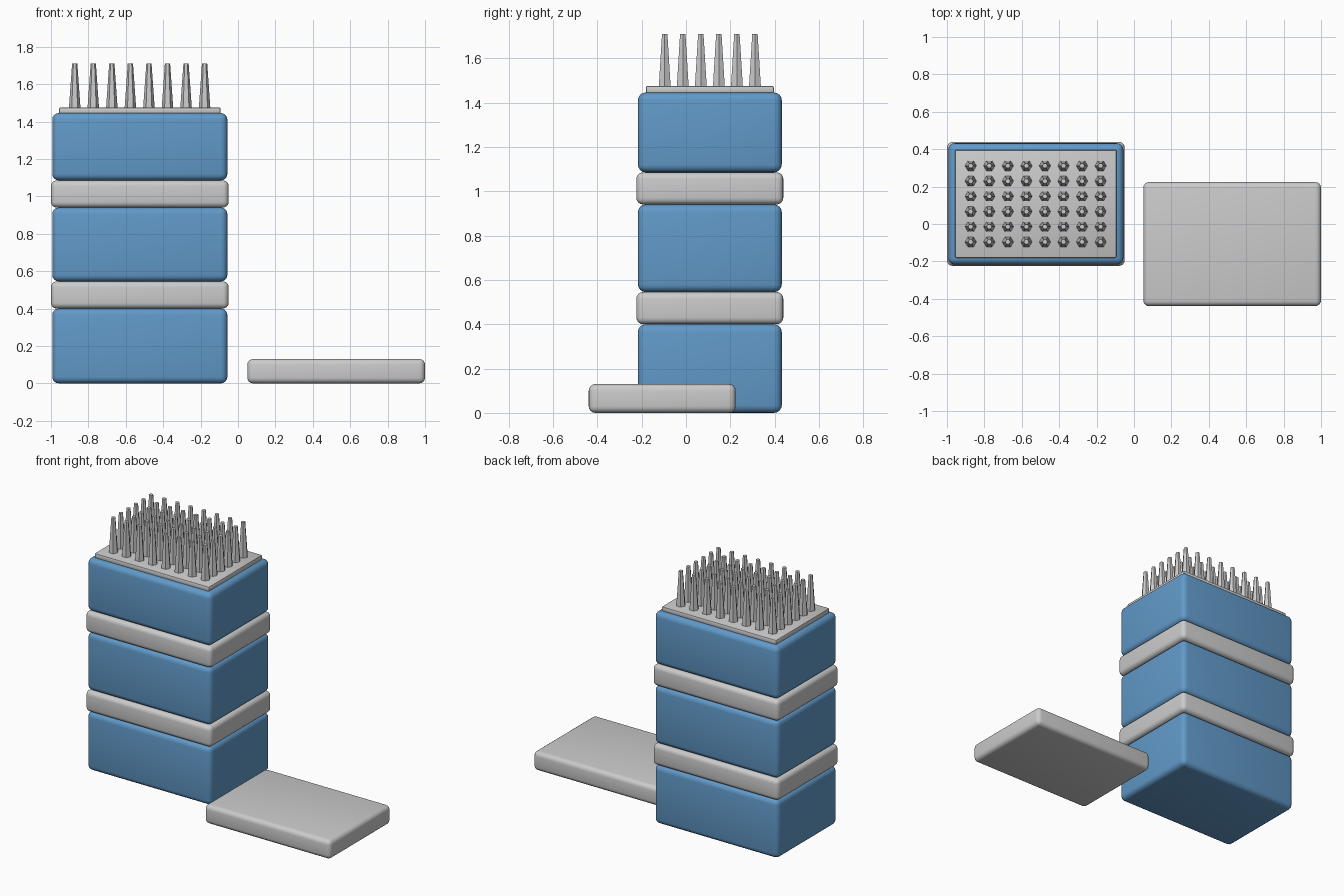
import bpy, bmesh, math
from mathutils import Matrix

if "Cube" in bpy.data.objects:
    bpy.data.objects.remove(bpy.data.objects["Cube"])

blue = bpy.data.materials.new("blue")
blue.diffuse_color = (0.12, 0.32, 0.58, 1)
blue.use_nodes = True
blue.node_tree.nodes["Principled BSDF"].inputs["Base Color"].default_value = blue.diffuse_color


def rounded_box(name, x, y, z, radius, mat=None, segments=4):
    """Box given by (min, max) per axis, with rounded edges."""
    bm = bmesh.new()
    bmesh.ops.create_cube(bm, size=1)
    for v in bm.verts:
        for i, (lo, hi) in enumerate((x, y, z)):
            v.co[i] = lo if v.co[i] < 0 else hi
    bmesh.ops.bevel(bm, geom=bm.edges[:], offset=radius, segments=segments,
                    profile=0.5, affect='EDGES')
    me = bpy.data.meshes.new(name)
    bm.to_mesh(me)
    bm.free()
    ob = bpy.data.objects.new(name, me)
    bpy.context.collection.objects.link(ob)
    if mat:
        me.materials.append(mat)
    bpy.ops.object.select_all(action='DESELECT')
    ob.select_set(True)
    bpy.context.view_layer.objects.active = ob
    bpy.ops.object.shade_smooth_by_angle(angle=math.radians(40))
    return ob


# Blue body blocks
for name, z in (("lower_block", (0, 0.40)), ("middle_block", (0.545, 0.94)),
                ("upper_block", (1.085, 1.445))):
    rounded_box(name, (-0.993, -0.057), (-0.217, 0.432), z, 0.035, blue)

# Grey bands between the blocks
for name, z in (("lower_band", (0.40, 0.545)), ("upper_band", (0.94, 1.085))):
    rounded_box(name, (-1.0, -0.05), (-0.224, 0.439), z, 0.03)

# Loose slab beside the stack
rounded_box("loose_slab", (0.05, 1.0), (-0.439, 0.224), (0, 0.13), 0.03)

# Thin plate carrying the spikes
rounded_box("spike_plate", (-0.957, -0.093), (-0.181, 0.396), (1.44, 1.475),
            0.008, segments=2)

# Grid of tapered hexagonal spikes
bm = bmesh.new()
z0, z1 = 1.47, 1.71
for i in range(8):
    for j in range(6):
        place = (Matrix.Translation((-0.873 + 0.0992 * i, -0.096 + 0.0814 * j, (z0 + z1) / 2))
                 @ Matrix.Rotation(math.radians(30), 4, 'Z'))
        r = bmesh.ops.create_cone(bm, cap_ends=True, segments=6, radius1=0.031,
                                  radius2=0.014, depth=z1 - z0, matrix=place)
        # keep a corner pointing along x
        c = place.translation
        if max(v.co.x - c.x for v in r["verts"]) < 0.03:
            bmesh.ops.rotate(bm, verts=r["verts"], cent=c,
                             matrix=Matrix.Rotation(math.radians(30), 3, 'Z'))
me = bpy.data.meshes.new("spikes")
bm.to_mesh(me)
bm.free()
bpy.context.collection.objects.link(bpy.data.objects.new("spikes", me))
